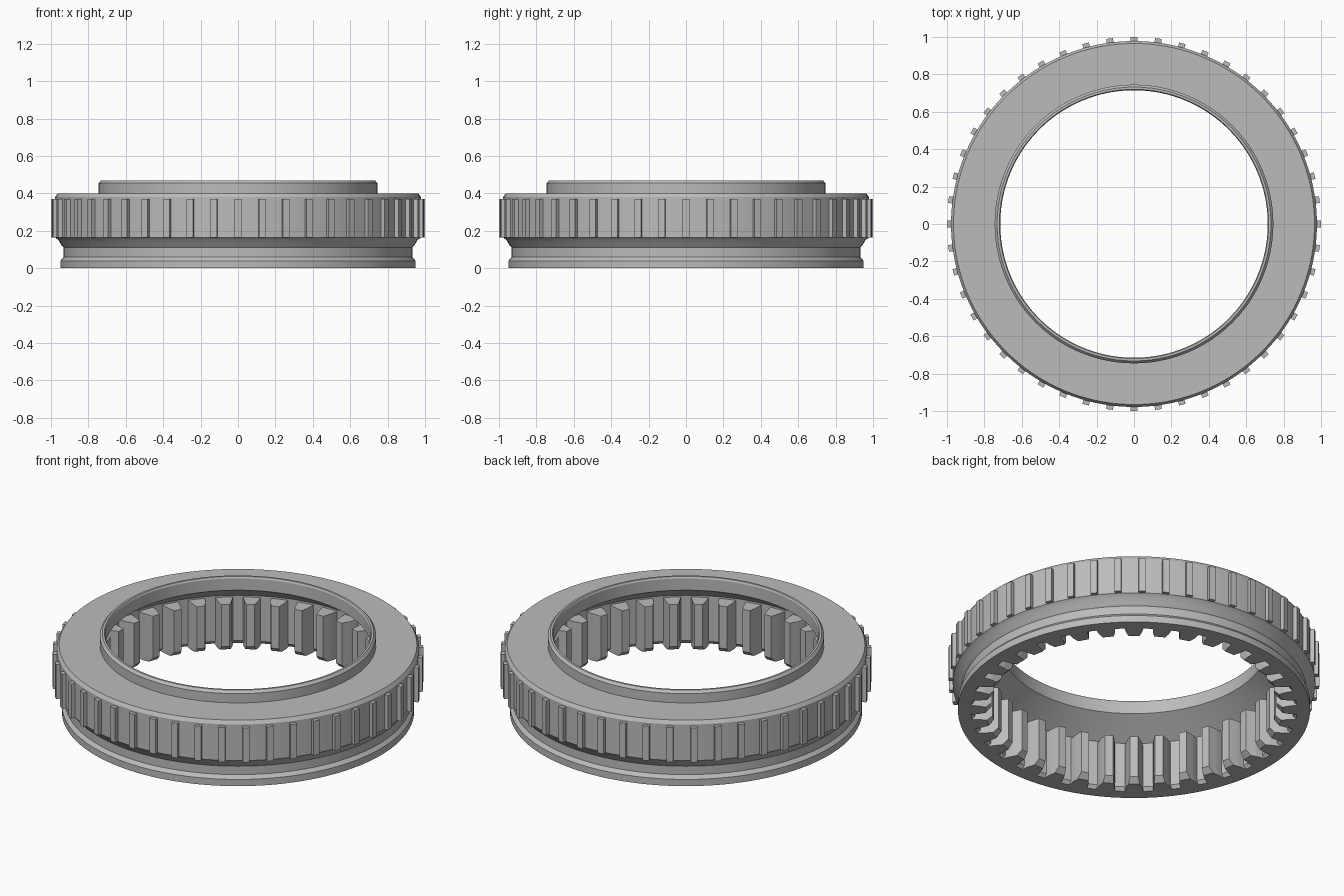
import bpy, bmesh, math
from mathutils import Matrix

if "Cube" in bpy.data.objects:
    bpy.data.objects.remove(bpy.data.objects["Cube"])

metal = bpy.data.materials.new("grey_metal")
metal.diffuse_color = (0.50, 0.50, 0.50, 1)
metal.use_nodes = True
metal.node_tree.nodes["Principled BSDF"].inputs["Base Color"].default_value = metal.diffuse_color


def finish(name, bm):
    bmesh.ops.recalc_face_normals(bm, faces=bm.faces)
    mesh = bpy.data.meshes.new(name)
    bm.to_mesh(mesh)
    bm.free()
    mesh.materials.append(metal)
    ob = bpy.data.objects.new(name, mesh)
    bpy.context.collection.objects.link(ob)
    return ob


def lathe(name, profile, steps):
    """Closed (radius, z) profile spun round the z axis."""
    bm = bmesh.new()
    rings = []
    for i in range(steps):
        a = 2 * math.pi * i / steps
        rings.append([bm.verts.new((r * math.cos(a), r * math.sin(a), z)) for r, z in profile])
    n = len(profile)
    for i in range(steps):
        p, q = rings[i], rings[(i + 1) % steps]
        for j in range(n):
            k = (j + 1) % n
            bm.faces.new((p[j], q[j], q[k], p[k]))
    return finish(name, bm)


def radial_prisms(name, sections, count):
    """Solid lofted through stacked (x, y, z) outlines, repeated round the z axis."""
    bm = bmesh.new()
    for i in range(count):
        rot = Matrix.Rotation(2 * math.pi * i / count, 3, 'Z')
        loops = []
        for sec in sections:
            bm_loop = []
            for x, y, z in sec:
                v = bm.verts.new((x, y, z))
                v.co = rot @ v.co
                bm_loop.append(v)
            loops.append(bm_loop)
        n = len(loops[0])
        for lo, hi in zip(loops, loops[1:]):
            for j in range(n):
                k = (j + 1) % n
                bm.faces.new((lo[j], lo[k], hi[k], hi[j]))
        bm.faces.new(loops[0][::-1])
        bm.faces.new(loops[-1])
    return finish(name, bm)


# Ring body: foot flange, groove, flared drum, raised lip, bore and hollow
body = lathe("ring_body", [
    (0.95, 0.0), (0.95, 0.04), (0.932, 0.06), (0.932, 0.11), (0.945, 0.125),
    (0.96, 0.15), (0.978, 0.165), (0.978, 0.38), (0.965, 0.40),
    (0.745, 0.40), (0.745, 0.455), (0.732, 0.47), (0.72, 0.47),
    (0.715, 0.46), (0.715, 0.39), (0.865, 0.29), (0.865, 0.02), (0.88, 0.0)], 144)
bpy.context.view_layer.objects.active = body
body.select_set(True)
bpy.ops.object.shade_smooth_by_angle(angle=math.radians(20))

# Grip ribs round the drum
w = 0.018
rib = [(0.96, -w), (1.0, -w), (1.0, w), (0.96, w)]
radial_prisms("grip_ribs", [[(x, y, z) for x, y in rib] for z in (0.165, 0.37)], 48)


# Internal gear teeth, with the tips chamfered at the lower end
def tooth(tip, z):
    t = (0.875 - tip) / 0.105
    half = 0.05 + (0.022 - 0.05) * t
    mid = (0.875 + tip) / 2
    return [(0.885, -0.052, z), (0.885, 0.052, z), (mid, (half + 0.052) / 2 + 0.002, z),
            (tip, half, z), (tip, -half, z), (mid, -(half + 0.052) / 2 - 0.002, z)]


radial_prisms("gear_teeth", [tooth(0.80, 0.0), tooth(0.77, 0.03), tooth(0.77, 0.28)], 36)
